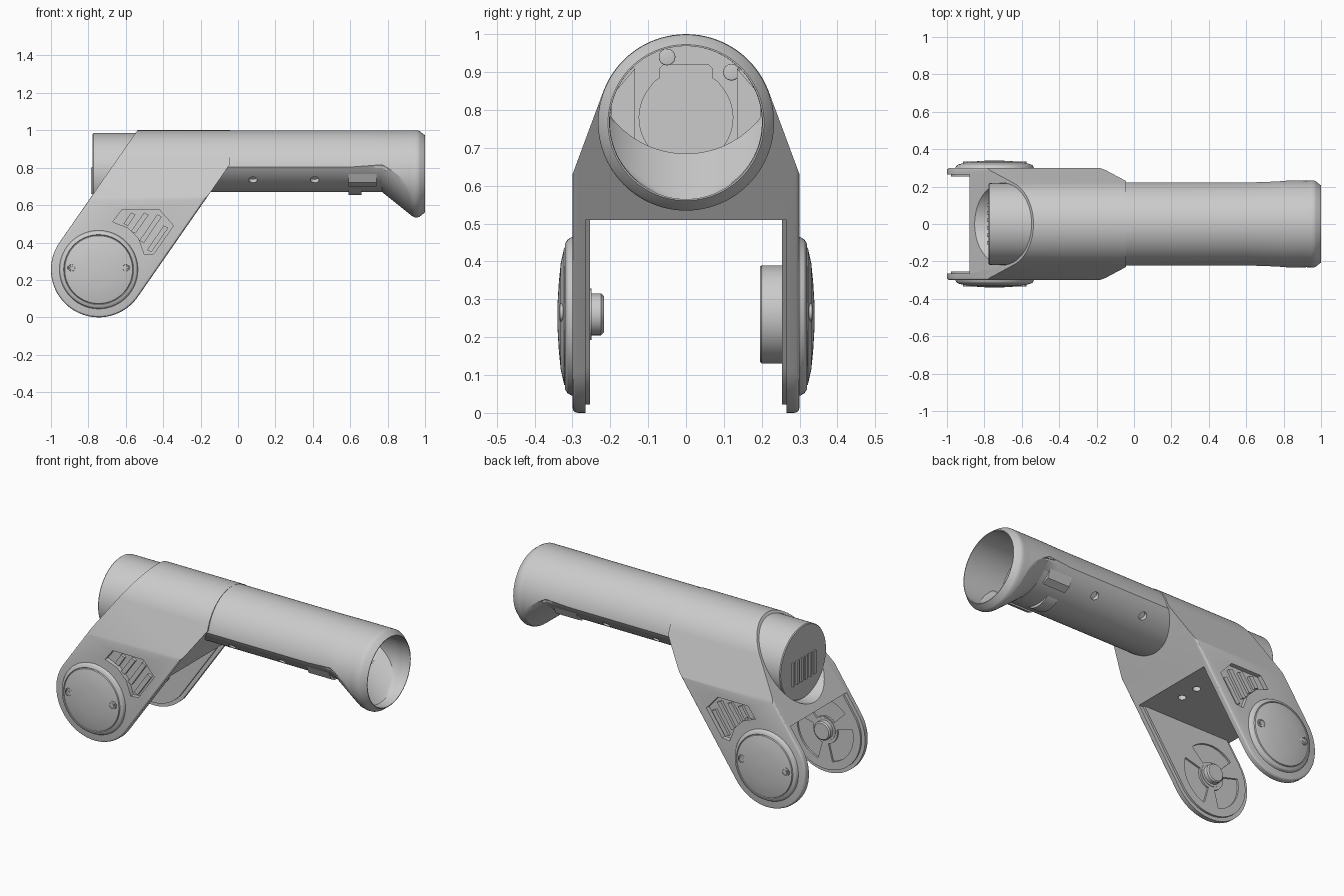
import bpy, bmesh
from math import sin, cos, pi, sqrt, radians, atan2

if "Cube" in bpy.data.objects:
    bpy.data.objects.remove(bpy.data.objects["Cube"])

SHADE = (0.6, 0.6, 0.6, 1)
grey = bpy.data.materials.new("satin grey")
grey.use_nodes = True
grey.diffuse_color = SHADE
grey.node_tree.nodes["Principled BSDF"].inputs["Base Color"].default_value = SHADE

JX, JZ, JR = -0.745, 0.255, 0.255      # pivot joint centre and radius
TZ, TR = 0.767, 0.2325                 # tube axis height and radius
LEAN = radians(55.2)                   # lean of the fork arms


def loft(name, rings, bevel=0):
    """Skin a list of equal-length rings and cap both ends."""
    bm = bmesh.new()
    rows = [[bm.verts.new(p) for p in ring] for ring in rings]
    n = len(rows[0])
    for a, b in zip(rows, rows[1:]):
        for i in range(n):
            bm.faces.new((a[i], a[(i + 1) % n], b[(i + 1) % n], b[i]))
    caps = [bm.faces.new(rows[0]), bm.faces.new(rows[-1])]
    bmesh.ops.recalc_face_normals(bm, faces=bm.faces)
    if bevel:
        rim = [e for f in caps for e in f.edges]
        bmesh.ops.bevel(bm, geom=rim, offset=bevel, segments=3, profile=0.5, affect='EDGES')
    me = bpy.data.meshes.new(name)
    bm.to_mesh(me)
    bm.free()
    me.materials.append(grey)
    ob = bpy.data.objects.new(name, me)
    bpy.context.collection.objects.link(ob)
    return ob


def prism(name, pts, axis, lo, hi, bevel=0):
    """Extrude a 2D outline along x (outline in y,z), y (x,z) or z (x,y)."""
    place = {'x': lambda p, d: (d, p[0], p[1]), 'y': lambda p, d: (p[0], d, p[1]),
             'z': lambda p, d: (p[0], p[1], d)}[axis]
    return loft(name, [[place(p, d) for p in pts] for d in (lo, hi)], bevel)


def circle(cx, cy, r, n=48):
    return [(cx + r * cos(2 * pi * i / n), cy + r * sin(2 * pi * i / n)) for i in range(n)]


def lathe_y(name, profile, cx, cz, n=64):
    """Revolve (radius, y) pairs about an axis parallel to y."""
    return loft(name, [[(x, y, z) for x, z in circle(cx, cz, r, n)] for r, y in profile])


def boolean(ob, cutter, op='DIFFERENCE'):
    mod = ob.modifiers.new("cut", 'BOOLEAN')
    mod.operation, mod.object, mod.solver = op, cutter, 'EXACT'
    bpy.context.view_layer.objects.active = ob
    bpy.ops.object.modifier_apply(modifier=mod.name)
    bpy.data.objects.remove(cutter)


def arm_outline(r, z_right, z_left):
    """Round-ended leaning strip around the joint, as seen from the front."""
    pts = []
    for i in range(49):
        a = LEAN - pi / 2 - pi * i / 48
        pts.append((JX + r * cos(a), JZ + r * sin(a)))
    def up(p, z):
        return (p[0] + (z - p[1]) * cos(LEAN) / sin(LEAN), z)
    return pts, up(pts[0], z_right), up(pts[-1], z_left)


# Fork housing: leaning silhouette intersected with the shouldered cross-section
pts, right, left = arm_outline(JR, 0.82, 1.05)
housing = prism("fork_housing", pts + [left, (right[0], 1.05), right], 'y', -0.3, 0.3, 0.014)
R = TR + 0.001
dome = [(R * cos(a), TZ + R * sin(a)) for a in
        [radians(20.4 + 139.2 * i / 64) for i in range(65)]]
section = [(0.34, -0.1), (0.34, 0.522)] + dome + [(-0.34, 0.522), (-0.34, -0.1)]
boolean(housing, prism("section", section, 'x', -1.2, 0.2), 'INTERSECT')
slot = [(-0.265, -0.2), (0.265, -0.2), (0.265, 0.51), (-0.265, 0.51)]
boolean(housing, prism("slot", slot, 'x', -1.3, 0.3))
boolean(housing, prism("bore", circle(0, TZ, 0.219, 96), 'x', -1.3, -0.3))
for y in (-0.06, 0.06):
    boolean(housing, prism("bolt_hole", circle(-0.38, y, 0.022, 20), 'z', 0.4, 0.535))

vent = [(-0.67, 0.51), (-0.62, 0.575), (-0.42, 0.575), (-0.345, 0.49),
        (-0.45, 0.34), (-0.50, 0.335), (-0.53, 0.42), (-0.59, 0.48)]
slats = [((-0.60, 0.50), (-0.56, 0.56)), ((-0.56, 0.46), (-0.49, 0.56)),
         ((-0.515, 0.41), (-0.42, 0.55)), ((-0.475, 0.36), (-0.385, 0.49))]

for side, s in (("right", -1), ("left", 1)):
    # Vent pocket with slanted slats
    boolean(housing, prism("vent", vent, 'y', s * 0.274, s * 0.4))
    for k, ((x0, z0), (x1, z1)) in enumerate(slats):
        w = 0.012
        quad = [(x0 - w, z0), (x0 + w, z0 - w), (x1 + w, z1 - w), (x1 - w, z1)]
        prism(f"{side}_vent_slat_{k + 1}", quad, 'y', s * 0.268, s * 0.29)

    # Inner liner plate of the arm
    p, r_top, l_top = arm_outline(JR - 0.022, 0.512, 0.512)
    liner = prism(f"{side}_arm_liner", p + [l_top, r_top], 'y', s * 0.253, s * 0.268)
    if s < 0:
        # Three shallow sector pockets around the pivot pin
        for k in range(3):
            angles = [radians(120 * k + 45 + 90 * i / 12) for i in range(13)]
            sector = [(JX + 0.185 * cos(a), JZ + 0.185 * sin(a)) for a in angles]
            sector += [(JX + 0.08 * cos(a), JZ + 0.08 * sin(a)) for a in reversed(angles)]
            boolean(liner, prism("sector", sector, 'y', s * 0.24, s * 0.264))

    # Domed joint cover with a groove, and its two screws
    lathe_y(f"{side}_joint_cover", [(0.212, s * 0.29), (0.209, s * 0.303), (0.203, s * 0.313),
            (0.193, s * 0.319), (0.187, s * 0.32), (0.184, s * 0.316), (0.181, s * 0.322),
            (0.14, s * 0.331), (0.09, s * 0.336), (0.04, s * 0.339), (0.002, s * 0.34)], JX, JZ, 96)
    for k, x in enumerate((-0.89, -0.60)):
        lathe_y(f"{side}_cover_screw_{k + 1}", [(0.024, s * 0.31), (0.024, s * 0.333),
                (0.018, s * 0.334), (0.016, s * 0.328), (0.010, s * 0.328), (0.009, s * 0.332),
                (0.001, s * 0.332)], x, 0.265, 24)

# Pivot pin on the right arm, bearing hub on the left arm
lathe_y("pivot_pin", [(0.068, -0.262), (0.068, -0.25), (0.055, -0.249), (0.055, -0.224),
                      (0.048, -0.217), (0.002, -0.217)], JX, 0.26)
lathe_y("bearing_hub", [(0.13, 0.26), (0.13, 0.2), (0.126, 0.196), (0.002, 0.196)], JX, 0.26)

# End cap in the rear of the tube, with short vent bars
loft("end_cap", [[(x, y, z) for y, z in circle(0, TZ, r, 96)]
                 for x, r in ((-0.28, 0.218), (-0.772, 0.218), (-0.777, 0.214))])
for k in range(6):
    y = -0.1 + 0.04 * k
    bar = [(y - 0.01, 0.66), (y + 0.01, 0.66), (y + 0.01, 0.80), (y - 0.01, 0.80)]
    prism(f"cap_bar_{k + 1}", bar, 'x', -0.77, -0.786)


def tube_ring(x, r, width, bottom):
    """Round upper arc closed below by a shallower arc from the bottom height."""
    def floor(y):
        return bottom + 0.25 - sqrt(0.0625 - y * y)
    # Find the angle where the two arcs meet
    low, high = radians(-60), radians(60)
    for _ in range(40):
        mid = (low + high) / 2
        if TZ + r * sin(mid) > floor(width * cos(mid)):
            high = mid
        else:
            low = mid
    ring = []
    for i in range(81):
        a = high + (pi - 2 * high) * i / 80
        ring.append((x, width * cos(a), TZ + r * sin(a)))
    half = width * cos(high)
    for i in range(1, 48):
        y = half * (i / 24 - 1)
        ring.append((x, y, max(TZ - r * sqrt(1 - (y / width) ** 2), floor(y))))
    return ring


# Main tube: undercut outside, flared mouth, hollow front end
rings = [tube_ring(x, TR, w, 0.67) for x, w in ((-0.3, 0.225), (0.62, 0.225), (0.70, 0.229))]
for i in range(13):
    f = i / 12
    rings.append(tube_ring(0.77 + 0.175 * f, TR, TR, 0.67 - 0.14 * f))
rings += [tube_ring(x, r, r, 0.4) for x, r in
          ((0.962, TR), (0.972, 0.228), (1.0, 0.206), (1.0, 0.202), (0.955, 0.202))]
for i in range(9):
    f = i / 8
    rings.append(tube_ring(0.94 - 0.14 * f, 0.202, 0.202, 0.565 + 0.12 * f))
rings.append(tube_ring(0.6, 0.202, 0.202, 0.685))
tube = loft("main_tube", rings)

for s in (-1, 1):
    # Angled side holes in the underside and a small triangular recess
    for x in (0.08, 0.41, 0.63):
        a = atan2(-0.185, s * 0.168)
        ends = [[(x + u, d * cos(a) - v * sin(a), 0.92 + d * sin(a) + v * cos(a))
                 for u, v in circle(0, 0, 0.023, 24)] for d in (0.225, 0.30)]
        boolean(tube, loft("side_hole", ends))
    tri = [(0.73, 0.81), (0.80, 0.80), (0.78, 0.75), (0.765, 0.75)]
    boolean(tube, prism("recess", tri, 'y', s * 0.219, s * 0.3))
    # Side rails inside the mouth
    rail = [(s * y, z) for y, z in ((0.135, 0.70), (0.175, 0.72), (0.199, 0.77),
                                    (0.195, 0.84), (0.135, 0.91))]
    prism("left_inner_rail" if s > 0 else "right_inner_rail", rail, 'x', 0.59, 0.74)

# Motor plate and bosses inside the mouth
arc = [radians(140 + 260 * i / 48) for i in range(49)]
plate = [(0.125 * cos(a), 0.78 + 0.125 * sin(a)) for a in arc]
tab = [(0.085, 0.875), (0.07, 0.885), (0.07, 0.91), (0.06, 0.92)]
prism("motor_plate", plate + tab + [(-y, z) for y, z in reversed(tab)], 'x', 0.59, 0.66)
for k, (y, z) in enumerate(((-0.05, 0.94), (0.12, 0.9))):
    prism(f"screw_boss_{k + 1}", circle(y, z, 0.022, 24), 'x', 0.59, 0.70, 0.004)

# Smooth the rounded surfaces and keep the creases crisp
bpy.ops.object.select_all(action='DESELECT')
for ob in bpy.context.scene.objects:
    if ob.type == 'MESH':
        ob.select_set(True)
        bpy.context.view_layer.objects.active = ob
bpy.ops.object.shade_smooth_by_angle(angle=radians(28))
bpy.ops.object.select_all(action='DESELECT')
